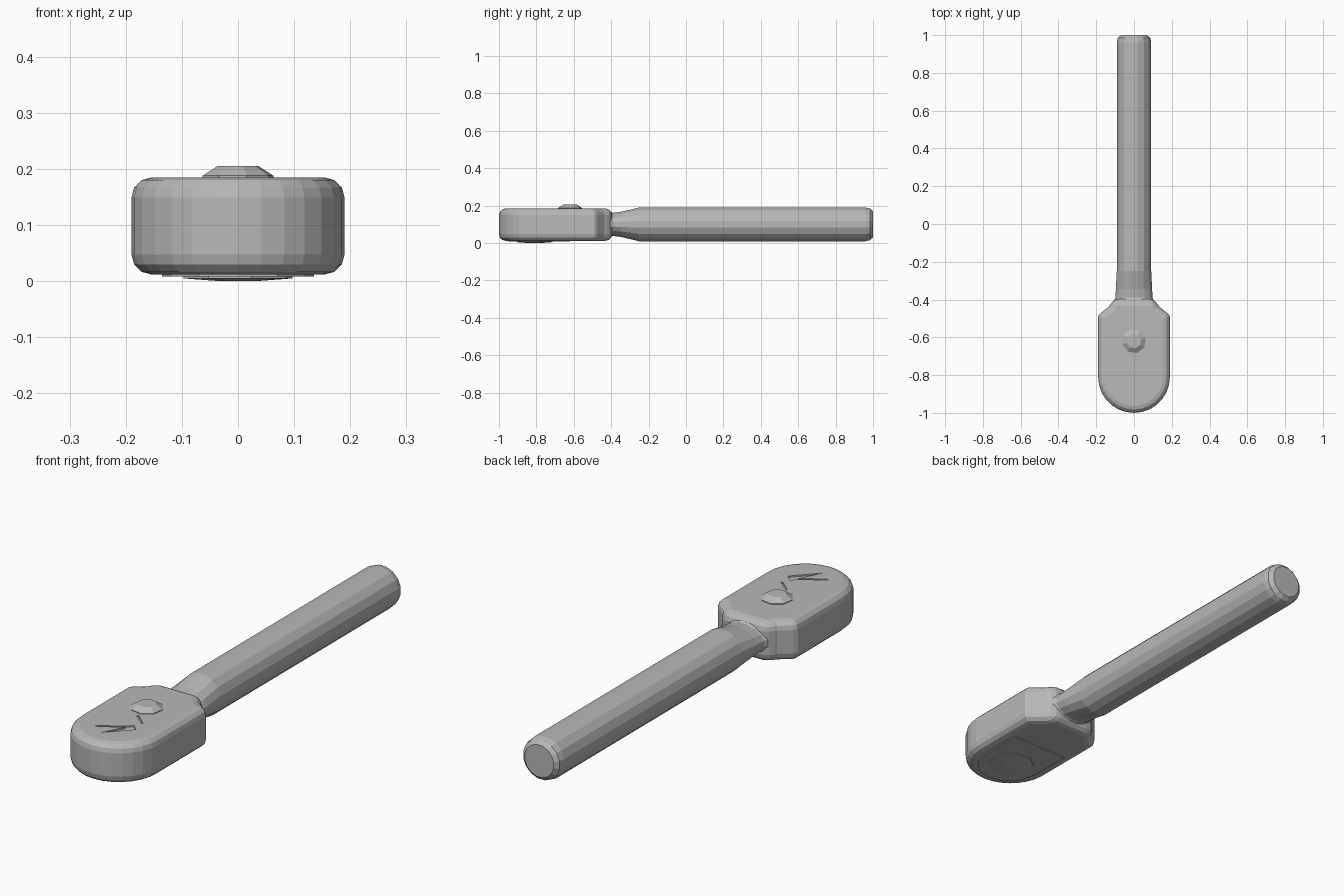
import bpy, bmesh
from math import sin, cos, pi

cube = bpy.data.objects.get("Cube")
if cube:
    bpy.data.objects.remove(cube, do_unlink=True)

steel = bpy.data.materials.new("grey steel")
steel.diffuse_color = (0.48, 0.48, 0.48, 1)
steel.use_nodes = True
steel.node_tree.nodes["Principled BSDF"].inputs["Base Color"].default_value = steel.diffuse_color


def loft(name, rings):
    """Skin a closed solid through rings with equal point counts."""
    bm = bmesh.new()
    loops = [[bm.verts.new(p) for p in ring] for ring in rings]
    for a, b in zip(loops, loops[1:]):
        for i in range(len(a)):
            j = (i + 1) % len(a)
            bm.faces.new((a[i], a[j], b[j], b[i]))
    bm.faces.new(loops[0])
    bm.faces.new(loops[-1])
    bmesh.ops.recalc_face_normals(bm, faces=bm.faces)
    mesh = bpy.data.meshes.new(name)
    bm.to_mesh(mesh)
    bm.free()
    obj = bpy.data.objects.new(name, mesh)
    bpy.context.collection.objects.link(obj)
    mesh.materials.append(steel)
    return obj


def prism(name, outline, z0, z1):
    return loft(name, [[(x, y, z) for x, y in outline] for z in (z0, z1)])


def mirrored(half):
    """Complete an outline whose half runs from front to back on +x."""
    return half + [(-x, y) for x, y in reversed(half) if x > 0.001]


def disc(x, y, r, z, sides=8):
    return [(x + r * cos(2 * pi * (i + 0.3) / sides),
             y + r * sin(2 * pi * (i + 0.3) / sides), z) for i in range(sides)]


# Head with a round nose and tapered shoulders
nose = [(0.19 * sin(t * pi / 14), -0.81 - 0.19 * cos(t * pi / 14)) for t in range(8)]
shoulders = [(0.19, -0.49), (0.18, -0.475), (0.13, -0.435), (0.108, -0.395)]
head = prism("head", mirrored(nose + shoulders), 0.012, 0.185)
bevel = head.modifiers.new("rounded rims", "BEVEL")
bevel.width = 0.036
bevel.segments = 3
bevel.limit_method = "ANGLE"
bevel.angle_limit = 1.0

# Shallow direction marks cut in the top of the head
marks = {
    "arrow_mark": [(-0.015, -0.91), (0.08, -0.81), (0.055, -0.785), (-0.02, -0.84),
                   (-0.015, -0.85), (0.035, -0.815)],
    "tail_mark": [(-0.07, -0.87), (-0.065, -0.875), (-0.02, -0.845), (-0.025, -0.838)],
    "short_mark": [(0.01, -0.705), (0.015, -0.697), (0.07, -0.747), (0.066, -0.753)],
}
for name, outline in marks.items():
    cutter = prism(name + "_cutter", outline, 0.179, 0.22)
    cutter.hide_render = True
    cutter.hide_set(True)
    cut = head.modifiers.new(name, "BOOLEAN")
    cut.operation = "DIFFERENCE"
    cut.solver = "EXACT"
    cut.object = cutter

# Bake the head so the cutters can go
bpy.context.view_layer.update()
baked = bpy.data.meshes.new_from_object(head.evaluated_get(bpy.context.evaluated_depsgraph_get()))
head.modifiers.clear()
head.data = baked
for name in marks:
    bpy.data.objects.remove(bpy.data.objects[name + "_cutter"], do_unlink=True)

# Handle with a pinched neck and chamfered end
sections = [(-0.46, 0.11, 0.07), (-0.405, 0.108, 0.07), (-0.39, 0.1, 0.063),
            (-0.345, 0.098, 0.069), (-0.25, 0.093, 0.092), (0.96, 0.093, 0.092),
            (0.985, 0.088, 0.086), (1.0, 0.07, 0.07)]
SIDES = 16
loft("handle", [[(rx * cos(2 * pi * (i + 0.5) / SIDES), y,
                  0.1 + rz * sin(2 * pi * (i + 0.5) / SIDES))
                 for i in range(SIDES)] for y, rx, rz in sections])

# Raised button on top
loft("button", [disc(0, -0.62, r, z) for r, z in ((0.065, 0.18), (0.065, 0.188), (0.038, 0.205))])

# Cover plate and drive disc underneath
plate = [(0, -0.95), (0.07, -0.935), (0.12, -0.88), (0.135, -0.8), (0.135, -0.62)]
prism("cover_plate", mirrored(plate), 0.008, 0.02)
loft("drive_disc", [disc(0, -0.81, r, z) for r, z in ((0.03, 0), (0.1, 0.005), (0.1, 0.02))])
